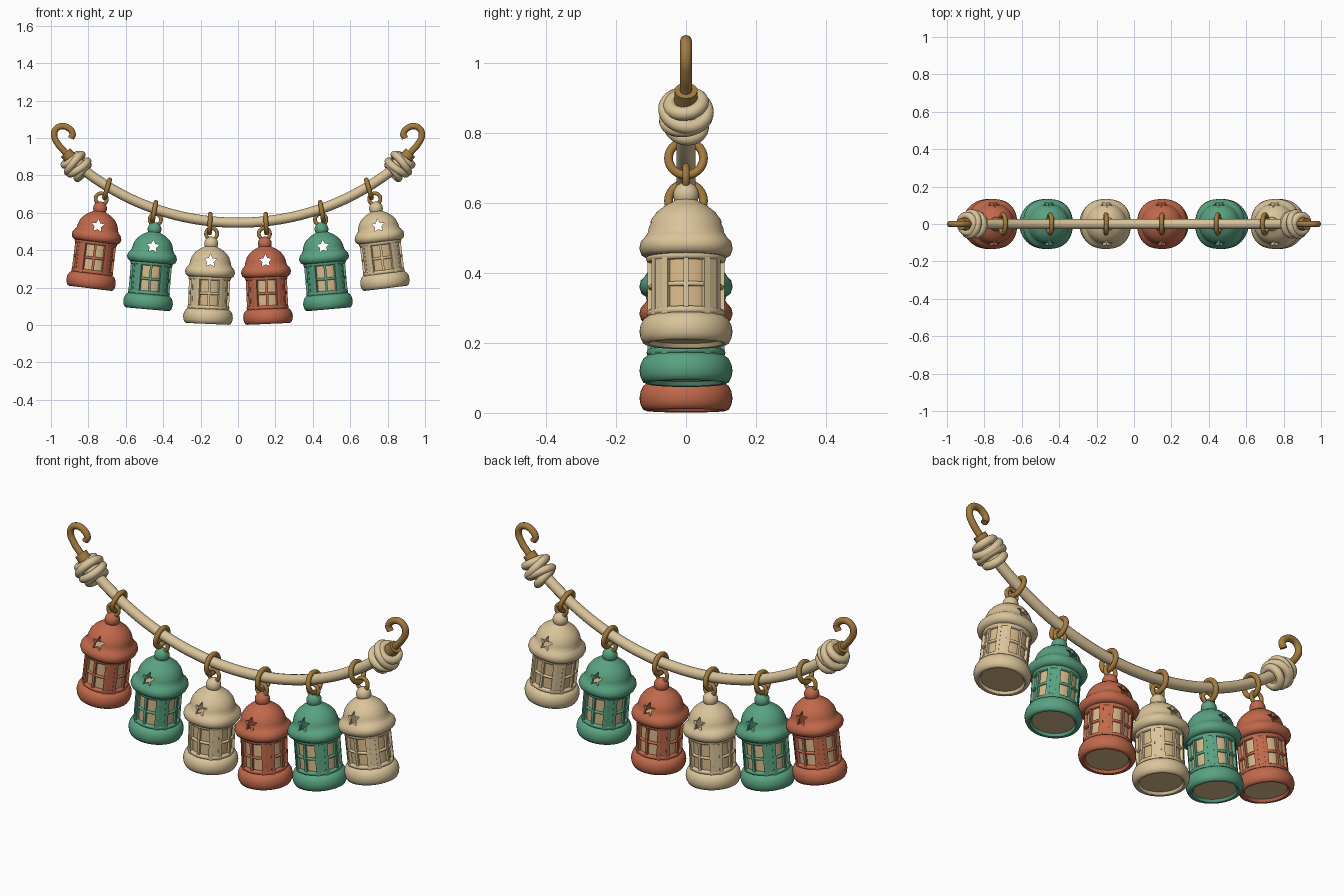
import bpy, bmesh
from math import pi, sin, cos, radians, atan2
from mathutils import Matrix, Vector

cube = bpy.data.objects.get("Cube")
if cube:
    bpy.data.objects.remove(cube, do_unlink=True)


def material(name, rgb):
    m = bpy.data.materials.new(name)
    m.use_nodes = True
    m.diffuse_color = (*rgb, 1)
    m.node_tree.nodes["Principled BSDF"].inputs["Base Color"].default_value = (*rgb, 1)
    return m


TERRACOTTA = material("terracotta", (0.53, 0.14, 0.07))
GREEN = material("sea green", (0.10, 0.36, 0.22))
CREAM = material("cream", (0.70, 0.55, 0.32))
GOLD = material("old gold", (0.37, 0.20, 0.05))
GLASS = material("warm glass", (0.68, 0.48, 0.25))
made = []


def finish(name, bm, mat, matrix=Matrix()):
    bmesh.ops.recalc_face_normals(bm, faces=bm.faces[:])
    bm.transform(matrix)
    mesh = bpy.data.meshes.new(name)
    bm.to_mesh(mesh)
    bm.free()
    mesh.materials.append(mat)
    obj = bpy.data.objects.new(name, mesh)
    bpy.context.collection.objects.link(obj)
    made.append(obj)
    return obj


def revolve(bm, profile, steps=48):
    """Spin a closed (radius, height) outline around z."""
    part = bmesh.new()
    verts = [part.verts.new((r, 0, z)) for r, z in profile]
    edges = [part.edges.new((v, verts[i - 1])) for i, v in enumerate(verts)]
    bmesh.ops.spin(part, geom=verts + edges, cent=(0, 0, 0), axis=(0, 0, 1),
                   angle=2 * pi, steps=steps)
    bmesh.ops.remove_doubles(part, verts=part.verts[:], dist=0.0002)
    mesh = bpy.data.meshes.new("part")
    part.to_mesh(mesh)
    part.free()
    bm.from_mesh(mesh)
    bpy.data.meshes.remove(mesh)


def circle(major, minor, z=0, n=14):
    return [(major + minor * cos(2 * pi * i / n), z + minor * sin(2 * pi * i / n))
            for i in range(n)]


def ring(name, major, minor, mat, matrix):
    bm = bmesh.new()
    revolve(bm, circle(major, minor), 36)
    return finish(name, bm, mat, matrix)


def tube(name, points, radius, mat):
    curve = bpy.data.curves.new(name, "CURVE")
    curve.dimensions = "3D"
    curve.bevel_depth = radius
    curve.bevel_resolution = 4
    curve.resolution_u = 6
    curve.use_fill_caps = True
    spline = curve.splines.new("BEZIER")
    spline.bezier_points.add(len(points) - 1)
    for bp, p in zip(spline.bezier_points, points):
        bp.co = p
        bp.handle_left_type = bp.handle_right_type = "AUTO"
    curve.materials.append(mat)
    obj = bpy.data.objects.new(name, curve)
    bpy.context.collection.objects.link(obj)
    made.append(obj)


ROOF = [(.098, .25), (.118, .25), (.131, .259), (.137, .276), (.133, .294), (.120, .308),
        (.111, .318), (.108, .335), (.100, .358), (.084, .38), (.060, .399), (.038, .410),
        (.028, .418), (0, .418), (0, .400), (.05, .387), (.076, .367), (.090, .345),
        (.096, .315)]
BASE = [(.098, .014), (.106, .002), (.114, 0), (.123, .004), (.130, .018), (.133, .036),
        (.130, .055), (.122, .071), (.110, .080), (.092, .080), (.092, .030)]


def lantern(label, mat, x, z, tilt):
    place = Matrix.Translation((x, 0, z)) @ Matrix.Rotation(tilt, 4, "Y")

    # Hollow domed roof with a gently lobed brim
    bm = bmesh.new()
    revolve(bm, ROOF, 64)
    for v in bm.verts:
        if v.co.z < .314:
            wave = 1 - .025 * cos(4 * atan2(v.co.y, v.co.x))
            v.co.x *= wave
            v.co.y *= wave
    roof = finish(label + "_roof", bm, mat)

    # Star opening through the front and back of the roof
    bm = bmesh.new()
    star = []
    for i in range(10):
        r, a = (.036, .018)[i % 2], pi / 2 + i * pi / 5
        star.append(bm.verts.new((r * cos(a), -.2, .337 + r * sin(a))))
    face = bm.faces.new(star)
    out = bmesh.ops.extrude_face_region(bm, geom=[face])
    bmesh.ops.translate(bm, vec=(0, .4, 0),
                        verts=[g for g in out["geom"] if isinstance(g, bmesh.types.BMVert)])
    cutter = finish("star_cutter", bm, mat)
    cutter.hide_render = True
    mod = roof.modifiers.new("star", "BOOLEAN")
    mod.operation, mod.solver, mod.object = "DIFFERENCE", "EXACT", cutter
    bpy.context.view_layer.objects.active = roof
    bpy.ops.object.modifier_apply(modifier=mod.name)
    made.remove(cutter)
    bpy.data.objects.remove(cutter, do_unlink=True)
    roof.data.transform(place)

    # Finial ball
    bm = bmesh.new()
    bmesh.ops.create_uvsphere(bm, u_segments=24, v_segments=14, radius=.037,
                              matrix=Matrix.Translation((0, 0, .430)))
    finish(label + "_finial", bm, mat, place)

    # Base ring
    bm = bmesh.new()
    revolve(bm, BASE)
    finish(label + "_base", bm, mat, place)

    # Window frames: corner posts, jambs, mullions and crossbars
    bm = bmesh.new()
    bars = []
    for side in range(4):
        a = side * 90
        bars += [(a, .013, .108), (a - 33, .018, .110), (a + 33, .018, .110), (a + 45, .032, .108)]
    for angle, width, radius in bars:
        turn = Matrix.Rotation(radians(angle), 4, "Z")
        size = Matrix.Diagonal((.022, width, .19, 1))
        bmesh.ops.create_cube(bm, size=1,
                              matrix=turn @ Matrix.Translation((radius - .009, 0, .165)) @ size)
    for height, minor in ((.088, .011), (.163, .007), (.245, .012)):
        revolve(bm, circle(.102, minor, height, 10))
    finish(label + "_window_frame", bm, mat, place)

    # Glass core, closed at the bottom
    bm = bmesh.new()
    revolve(bm, [(0, .014), (.099, .014), (.099, .255), (0, .255)])
    finish(label + "_glass", bm, GLASS, place)

    # Small link through the finial
    ring(label + "_link", .030, .010, GOLD,
         place @ Matrix.Translation((0, 0, .482)) @ Matrix.Rotation(pi / 2, 4, "X"))


def rope_z(x):
    return .547 + .36 * x ** 2 + .08 * x ** 4


# Sagging rope
tube("rope", [(x / 20, 0, rope_z(x / 20)) for x in range(-17, 18)], .027, CREAM)

# Lanterns and rope rings: x, z, lantern tilt, ring x, ring z, ring tilt, colours
ROWS = [("outer", .790, .196, 7, .700, .728, 16, TERRACOTTA, CREAM),
        ("middle", .484, .084, 5, .448, .606, 10, GREEN, GREEN),
        ("inner", .162, .006, 2.5, .150, .543, 2, CREAM, TERRACOTTA)]
for name, x, z, tilt, rx, rz, rtilt, right_mat, left_mat in ROWS:
    for side, s, mat in (("right", -1, right_mat), ("left", 1, left_mat)):
        label = f"{side}_{name}_lantern"
        lantern(label, mat, s * x, z, radians(-s * tilt))
        ring(label + "_rope_ring", .050, .0125, GOLD,
             Matrix.Translation((s * rx, 0, rz)) @ Matrix.Rotation(radians(-s * rtilt + 90), 4, "Y"))

HOOK = [(.89, .885), (.928, .928), (.963, .968), (.983, 1.015), (.971, 1.05), (.938, 1.063),
        (.903, 1.050), (.884, 1.020), (.894, .998)]
for side, s in (("right", -1), ("left", 1)):
    # Hook with its sleeve
    tube(side + "_hook", [(s * x, 0, z) for x, z in HOOK], .017, GOLD)
    along = Vector((s * .7, 0, .72)).normalized()
    aim = along.to_track_quat("Z", "Y").to_matrix().to_4x4()
    bm = bmesh.new()
    bmesh.ops.create_cone(bm, cap_ends=True, segments=12, radius1=.035, radius2=.033, depth=.085)
    finish(side + "_hook_sleeve", bm, GOLD, Matrix.Translation((s * .893, 0, .891)) @ aim)

    # Knot: uneven wraps around the rope end
    for i, (offset, major, lean) in enumerate(((-.045, .046, 8), (-.015, .058, -9),
                                               (.016, .060, 7), (.042, .046, -8))):
        centre = Vector((s * .862, 0, .853)) + along * offset
        ring(f"{side}_knot_wrap_{i + 1}", major, .020, CREAM,
             Matrix.Translation(centre) @ aim @ Matrix.Rotation(radians(lean), 4, "X")
             @ Matrix.Rotation(radians(lean * s), 4, "Y"))
    bm = bmesh.new()
    bmesh.ops.create_cone(bm, cap_ends=True, segments=20, radius1=.045, radius2=.045, depth=.09)
    finish(side + "_knot_core", bm, CREAM, Matrix.Translation((s * .855, 0, .846)) @ aim)

# Turn curves into meshes and smooth everything with sharp edges kept
bpy.ops.object.select_all(action="DESELECT")
for obj in made:
    obj.select_set(True)
bpy.context.view_layer.objects.active = made[0]
bpy.ops.object.convert(target="MESH")
bpy.ops.object.shade_smooth_by_angle(angle=radians(40))
